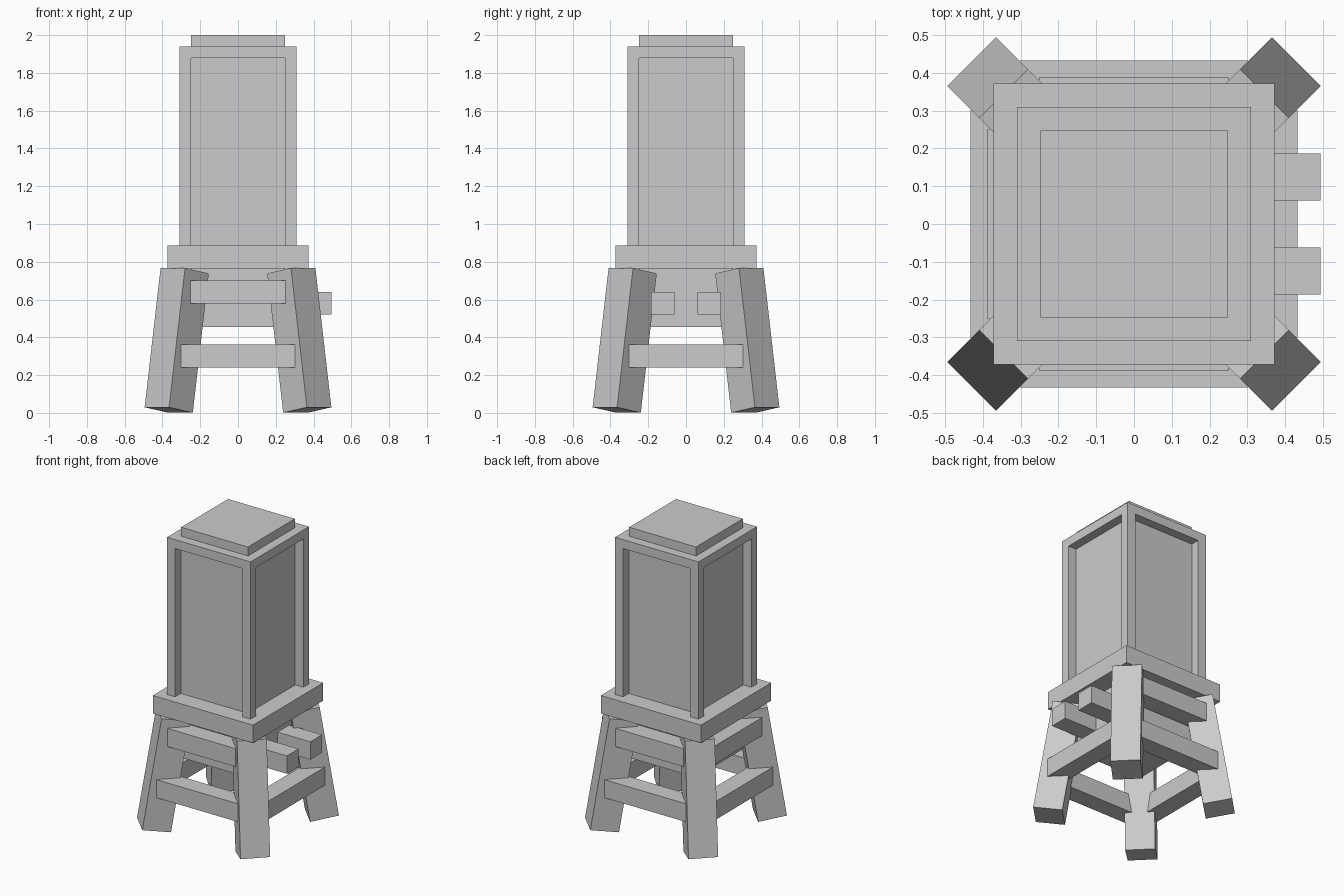
import bpy
from math import radians, cos, sin

if "Cube" in bpy.data.objects:
    bpy.data.objects.remove(bpy.data.objects["Cube"])


def box(name, lo, hi, center=None, rot=(0, 0, 0)):
    """Box between two corners; with center/rot the corners are local."""
    x0, y0, z0 = lo
    x1, y1, z1 = hi
    verts = [(x, y, z) for z in (z0, z1) for x, y in ((x0, y0), (x1, y0), (x1, y1), (x0, y1))]
    faces = [(3, 2, 1, 0), (4, 5, 6, 7), (0, 1, 5, 4), (1, 2, 6, 5), (2, 3, 7, 6), (3, 0, 4, 7)]
    mesh = bpy.data.meshes.new(name)
    mesh.from_pydata(verts, [], faces)
    ob = bpy.data.objects.new(name, mesh)
    bpy.context.collection.objects.link(ob)
    ob.location = center or (0, 0, 0)
    ob.rotation_euler = rot
    return ob


def block(name, half, z0, z1):
    return box(name, (-half, -half, z0), (half, half, z1))


# Stacked square blocks: hanging base, platform, panelled body, roof
block("under_box", 0.25, 0.455, 0.765)
block("platform", 0.372, 0.765, 0.885)
block("body_panels", 0.25, 0.885, 1.88)
block("body_top_frame", 0.31, 1.88, 1.94)
block("roof_cap", 0.248, 1.94, 2.0)

# Corner posts framing the recessed panels
for sx in (-1, 1):
    for sy in (-1, 1):
        box("corner_post", (-0.03, -0.03, 0.885), (0.03, 0.03, 1.88), (sx * 0.28, sy * 0.28, 0))

# Splayed legs, turned to face the corners
tilt = radians(9.2)
for k in range(4):
    a = radians(45 + 90 * k)
    box("leg", (-0.09, -0.0915, -0.3735), (0.09, 0.0915, 0.3735),
        (0.459 * cos(a), 0.459 * sin(a), 0.384), (0, -tilt, a))

# Lower rails on all sides, upper rails on all but the right side
for k, side in enumerate(("front", "right", "back", "left")):
    rot = (0, 0, radians(90 * k))
    box(side + "_lower_rail", (-0.302, -0.433, 0.24), (0.302, -0.31, 0.362), rot=rot)
    if side != "right":
        box(side + "_upper_rail", (-0.252, -0.388, 0.58), (0.252, -0.265, 0.702), rot=rot)

# Two pegs sticking out of the right side
for s in (-1, 1):
    box("peg", (0.24, -0.062, 0.52), (0.494, 0.062, 0.64), (0, s * 0.124, 0))
